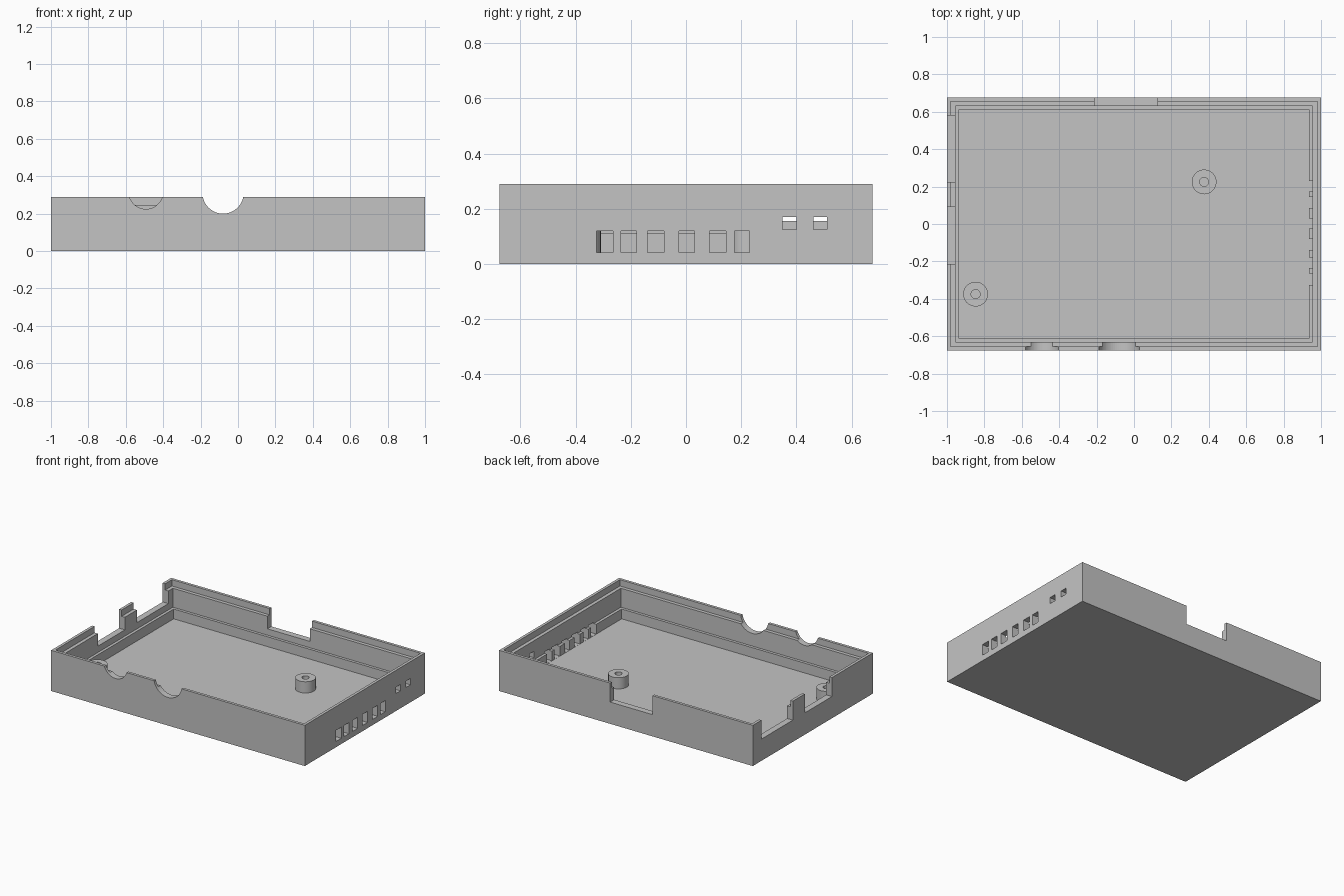
import bpy, bmesh, math
from mathutils import Matrix, Vector

if "Cube" in bpy.data.objects:
    bpy.data.objects.remove(bpy.data.objects["Cube"])

HX, HY, TOP, FLOOR = 1.0, 0.676, 0.29, 0.04
WALL = 0.045

grey = bpy.data.materials.new("plain_grey")
grey.use_nodes = True
grey.diffuse_color = (0.55, 0.55, 0.55, 1)
grey.node_tree.nodes["Principled BSDF"].inputs["Base Color"].default_value = (0.55, 0.55, 0.55, 1)


def finish(name, bm):
    bmesh.ops.recalc_face_normals(bm, faces=bm.faces[:])
    mesh = bpy.data.meshes.new(name)
    bm.to_mesh(mesh)
    bm.free()
    mesh.materials.append(grey)
    obj = bpy.data.objects.new(name, mesh)
    bpy.context.collection.objects.link(obj)
    return obj


def loft(name, rings):
    """Skin a stack of equal rings and cap both ends."""
    bm = bmesh.new()
    loops = [[bm.verts.new(p) for p in ring] for ring in rings]
    for a, b in zip(loops, loops[1:]):
        for i in range(len(a)):
            j = (i + 1) % len(a)
            bm.faces.new((a[i], a[j], b[j], b[i]))
    bm.faces.new(loops[0])
    bm.faces.new(loops[-1])
    return finish(name, bm)


def rect(inset, z):
    x, y = HX - inset, HY - inset
    return [(-x, -y, z), (x, -y, z), (x, y, z), (-x, y, z)]


def circle(cx, cy, r, z, n=48):
    return [(cx + r * math.cos(t), cy + r * math.sin(t), z)
            for t in (math.tau * i / n for i in range(n))]


# Tray: outer wall, rim lip, rebate, inner ledge and floor
tray = loft("case_tray", [rect(inset, z) for inset, z in (
    (0, 0), (0, TOP), (0.02, TOP), (0.02, 0.245), (WALL, 0.245),
    (WALL, 0.11), (0.065, 0.11), (0.065, FLOOR))])

# Cutters for all wall openings
cut = bmesh.new()


def cut_box(x0, x1, y0, y1, z0, z1):
    size = Vector((x1 - x0, y1 - y0, z1 - z0))
    mid = Vector((x0 + x1, y0 + y1, z0 + z1)) / 2
    bmesh.ops.create_cube(cut, size=1, matrix=Matrix.Translation(mid) @ Matrix.Diagonal(size.to_4d()))


# Vent slots and small windows on the left (+x) wall
for y0, y1 in ((-0.325, -0.265), (-0.235, -0.18), (-0.14, -0.08),
               (-0.025, 0.03), (0.085, 0.145), (0.175, 0.23)):
    cut_box(0.9, 1.1, y0, y1, FLOOR + 0.001, 0.12)
for y0 in (0.35, 0.462):
    cut_box(0.9, 1.1, y0, y0 + 0.05, 0.125, 0.17)

# Port notches on the right (-x) wall and the back wall
for y0, y1 in ((-0.215, 0.09), (0.225, 0.58)):
    cut_box(-1.1, -0.94, y0, y1, 0.155, 0.4)
cut_box(-0.21, 0.125, 0.615, 0.8, 0.155, 0.4)

# Round notches in the front wall
for x, z, r in ((-0.08, 0.31, 0.11), (-0.4925, 0.316, 0.0914)):
    bmesh.ops.create_cone(
        cut, cap_ends=True, segments=64, radius1=r, radius2=r, depth=0.2,
        matrix=Matrix.Translation((x, -0.7, z)) @ Matrix.Rotation(math.pi / 2, 4, "X"))

cutter = finish("opening_cutter", cut)
cutter.hide_render = True

mod = tray.modifiers.new("openings", "BOOLEAN")
mod.operation = "DIFFERENCE"
mod.solver = "EXACT"
mod.object = cutter
bpy.context.view_layer.objects.active = tray
bpy.ops.object.modifier_apply(modifier=mod.name)
bpy.data.objects.remove(cutter)

# Screw posts with blind holes
for name, x, y in (("back_screw_post", 0.375, 0.225), ("front_screw_post", -0.847, -0.375)):
    post = loft(name, [circle(x, y, r, z) for r, z in (
        (0.066, FLOOR - 0.005), (0.066, 0.12), (0.024, 0.12), (0.024, FLOOR))])
    bpy.ops.object.select_all(action="DESELECT")
    post.select_set(True)
    bpy.context.view_layer.objects.active = post
    bpy.ops.object.shade_smooth_by_angle(angle=math.radians(30))
